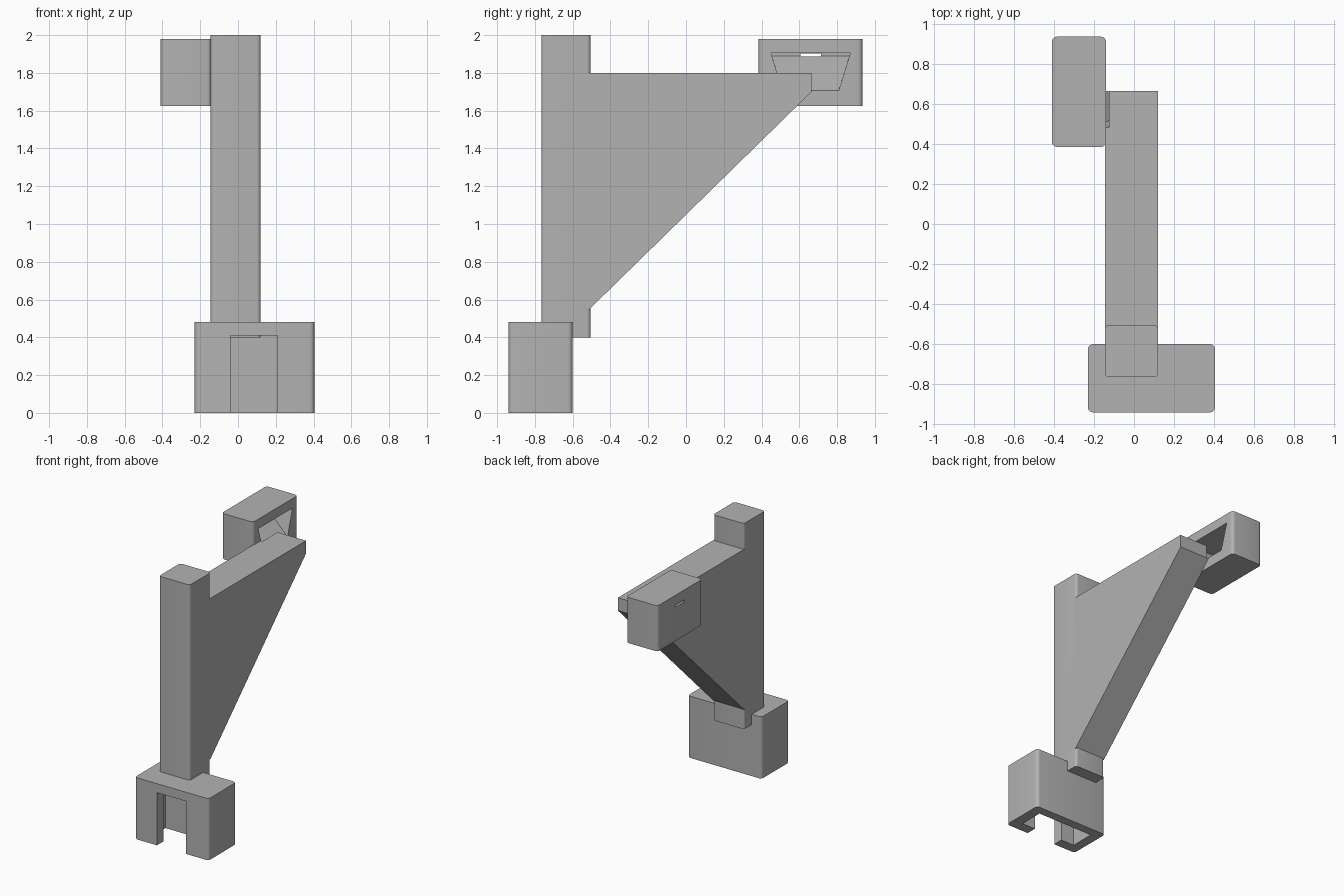
import bpy
import bmesh
import math

cube = bpy.data.objects.get("Cube")
if cube:
    bpy.data.objects.remove(cube, do_unlink=True)

grey = bpy.data.materials.new("plain_grey")
grey.use_nodes = True
grey.diffuse_color = (0.45, 0.45, 0.45, 1)
grey.node_tree.nodes["Principled BSDF"].inputs["Base Color"].default_value = (0.45, 0.45, 0.45, 1)


def finish(name, bm):
    bmesh.ops.recalc_face_normals(bm, faces=bm.faces)
    mesh = bpy.data.meshes.new(name)
    bm.to_mesh(mesh)
    bm.free()
    mesh.materials.append(grey)
    obj = bpy.data.objects.new(name, mesh)
    bpy.context.collection.objects.link(obj)
    return obj


def box(name, x, y, z, radius=0):
    """Box from (min, max) pairs, with optional rounded upright edges."""
    bm = bmesh.new()
    bmesh.ops.create_cube(bm, size=1)
    for v in bm.verts:
        v.co = [lo + (c + 0.5) * (hi - lo) for c, (lo, hi) in zip(v.co, (x, y, z))]
    if radius:
        upright = [e for e in bm.edges if abs(e.verts[0].co.z - e.verts[1].co.z) > 0.01]
        bmesh.ops.bevel(bm, geom=upright, offset=radius, segments=5,
                        profile=0.5, affect='EDGES')
    return finish(name, bm)


def loft(name, x0, outline0, x1, outline1):
    """Solid between two y-z outlines placed at x0 and x1."""
    bm = bmesh.new()
    a = [bm.verts.new((x0, y, z)) for y, z in outline0]
    b = [bm.verts.new((x1, y, z)) for y, z in outline1]
    bm.faces.new(a)
    bm.faces.new(b)
    for i in range(len(a)):
        j = (i + 1) % len(a)
        bm.faces.new((a[i], a[j], b[j], b[i]))
    return finish(name, bm)


def cut(obj, cutters):
    for cutter in cutters:
        cutter.hide_render = True
        mod = obj.modifiers.new("cut", 'BOOLEAN')
        mod.operation = 'DIFFERENCE'
        mod.solver = 'EXACT'
        mod.object = cutter
        bpy.context.view_layer.objects.active = obj
        bpy.ops.object.modifier_apply(modifier=mod.name)


# Upright post and triangular web
post = box("post", (-0.145, 0.12), (-0.765, -0.505), (0.40, 2.0), 0.02)
web_outline = [(-0.6, 0.55), (-0.51, 0.55), (0.665, 1.70), (0.665, 1.80), (-0.6, 1.80)]
web = loft("web", -0.145, web_outline, 0.12, web_outline)

# Foot socket with a front slot and a wider channel behind it
foot = box("foot_socket", (-0.23, 0.405), (-0.94, -0.60), (0, 0.48), 0.025)
slot = box("slot_cutter", (-0.04, 0.21), (-1.0, -0.80), (-0.1, 0.41))
channel = box("channel_cutter", (-0.155, 0.325), (-0.86, -0.67), (-0.1, 0.41))
cut(foot, [slot, channel])

# Side socket with a dovetail pocket whose floor ramps up to a small slit
side = box("side_socket", (-0.41, -0.14), (0.385, 0.935), (1.625, 1.98), 0.025)
mouth = [(0.45, 1.905), (0.87, 1.905), (0.805, 1.695), (0.515, 1.695)]
back = [(0.45, 1.905), (0.87, 1.905), (0.865, 1.89), (0.455, 1.89)]
pocket = loft("pocket_cutter", -0.125, mouth, -0.395, back)
slit = box("slit_cutter", (-0.45, -0.35), (0.605, 0.715), (1.888, 1.903))
cut(side, [pocket, slit])
cut(web, [pocket])

for cutter in (slot, channel, pocket, slit):
    bpy.data.objects.remove(cutter, do_unlink=True)

for obj in (post, web, foot, side):
    bpy.ops.object.select_all(action='DESELECT')
    obj.select_set(True)
    bpy.context.view_layer.objects.active = obj
    bpy.ops.object.shade_smooth_by_angle(angle=math.radians(30))
